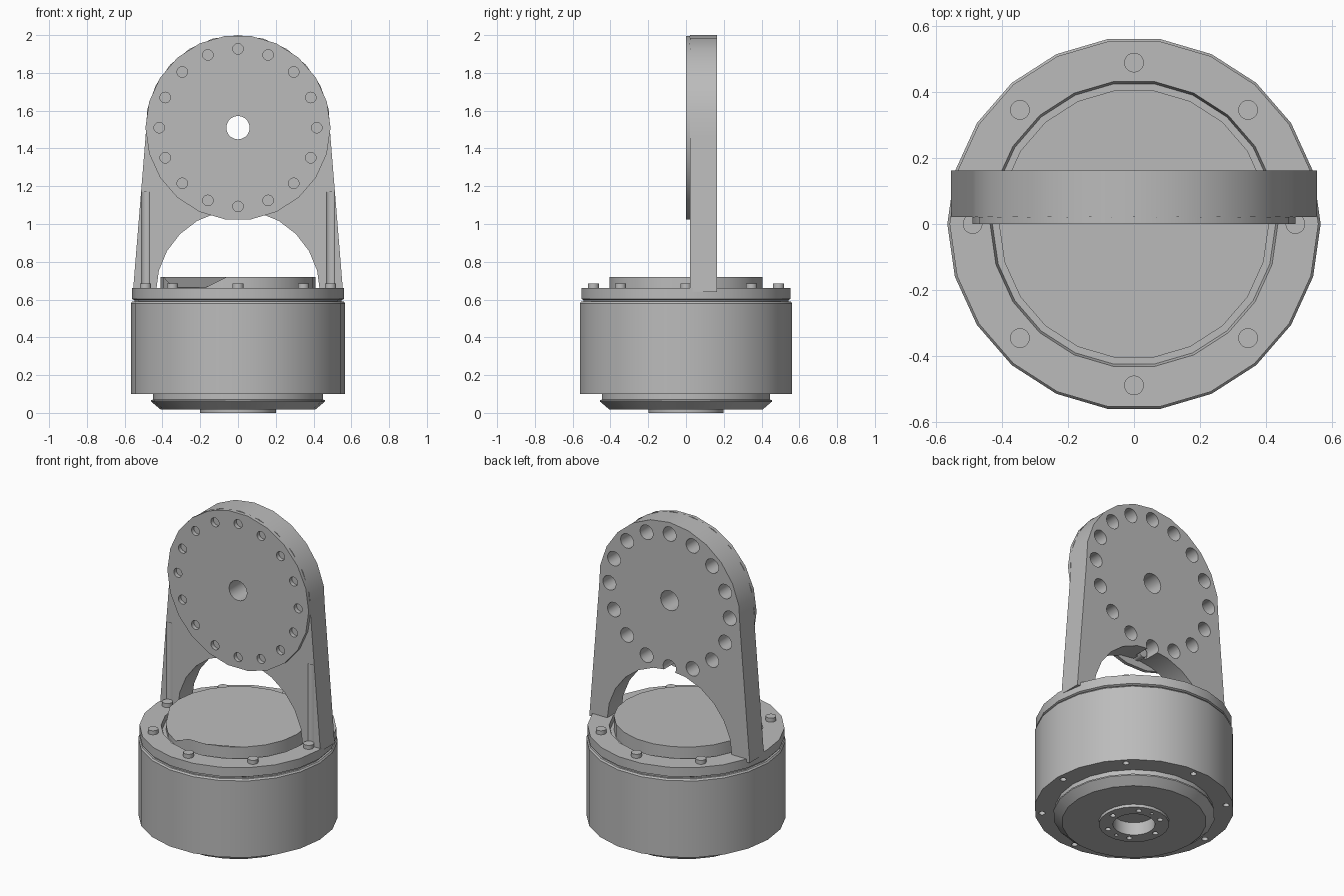
import bpy, bmesh
from math import sin, cos, pi, radians
from mathutils import Matrix, Vector

if "Cube" in bpy.data.objects:
    bpy.data.objects.remove(bpy.data.objects["Cube"], do_unlink=True)

metal = bpy.data.materials.new("grey metal")
metal.use_nodes = True
grey = (0.5, 0.5, 0.5, 1)
metal.diffuse_color = grey
metal.node_tree.nodes["Principled BSDF"].inputs["Base Color"].default_value = grey

AXIS_C = 1.51   # height of the joint axis
SIDES = 22


def finish(name, bm):
    bmesh.ops.recalc_face_normals(bm, faces=bm.faces)
    mesh = bpy.data.meshes.new(name)
    bm.to_mesh(mesh)
    bm.free()
    mesh.materials.append(metal)
    ob = bpy.data.objects.new(name, mesh)
    bpy.context.collection.objects.link(ob)
    return ob


def lathe(name, profile, sides=SIDES):
    """Revolve (radius, z) points about z and cap both ends."""
    bm = bmesh.new()
    rings = [[bm.verts.new((r * cos(2 * pi * i / sides), r * sin(2 * pi * i / sides), z))
              for i in range(sides)] for r, z in profile]
    for a, b in zip(rings, rings[1:]):
        for i in range(sides):
            j = (i + 1) % sides
            bm.faces.new((a[i], a[j], b[j], b[i]))
    bm.faces.new(rings[0])
    bm.faces.new(rings[-1])
    return finish(name, bm)


def rods(name, specs, axis="Z", sides=20):
    """Cylinders given as (x, y, z of the low end, radius, length)."""
    bm = bmesh.new()
    turn = Matrix.Rotation(-pi / 2, 4, "X") if axis == "Y" else Matrix()
    for x, y, z, r, length in specs:
        m = Matrix.Translation((x, y, z)) @ turn @ Matrix.Translation((0, 0, length / 2))
        bmesh.ops.create_cone(bm, cap_ends=True, segments=sides, radius1=r,
                              radius2=r, depth=length, matrix=m)
    return finish(name, bm)


def extrude_y(name, outline, y0, y1):
    bm = bmesh.new()
    face = bm.faces.new([bm.verts.new((x, y0, z)) for x, z in outline])
    out = bmesh.ops.extrude_face_region(bm, geom=[face])["geom"]
    for v in out:
        if isinstance(v, bmesh.types.BMVert):
            v.co.y = y1
    return finish(name, bm)


def cut(ob, *cutters):
    for c in cutters:
        c.hide_render = True
        mod = ob.modifiers.new("cut", "BOOLEAN")
        mod.operation, mod.solver, mod.object = "DIFFERENCE", "EXACT", c
        with bpy.context.temp_override(object=ob, active_object=ob, selected_objects=[ob]):
            bpy.ops.object.modifier_apply(modifier=mod.name)


def circle(count, radius, start=0):
    return [(radius * cos(start + 2 * pi * i / count),
             radius * sin(start + 2 * pi * i / count)) for i in range(count)]


# Motor housing with bolt holes underneath
housing = lathe("housing", [(0.44, 0.09), (0.44, 0.1), (0.567, 0.1), (0.567, 0.58),
                            (0.56, 0.59), (0.5, 0.59)])
housing_holes = rods("housing_holes", [(x, y, 0.05, 0.018, 0.12) for x, y in circle(8, 0.525)])
cut(housing, housing_holes)

# Top flange with a shallow recess around the cap
flange = lathe("top_flange", [(0.5, 0.585), (0.548, 0.585), (0.548, 0.597), (0.56, 0.603),
                              (0.56, 0.66), (0.437, 0.66), (0.43, 0.635)])

# Raised cap with one clipped corner
cap = lathe("cap", [(0.41, 0.62), (0.41, 0.72)])
for v in cap.data.vertices:
    if v.co.z > 0.7 and Vector((-0.62, -0.78, 0)).dot(v.co) > 0.375:
        v.co.z = 0.665

# Output boss and hub underneath
boss = lathe("lower_boss", [(0.41, 0.018), (0.46, 0.06), (0.46, 0.068), (0.45, 0.07),
                            (0.45, 0.11)])
hub = lathe("output_hub", [(0.2, 0.0), (0.2, 0.03)])
hub_bore = rods("hub_bore", [(0, 0, -0.05, 0.12, 0.13)], sides=SIDES)
hub_holes = rods("hub_holes",
                 [(x, y, -0.05, 0.016, 0.1) for x, y in circle(6, 0.157)] +
                 [(x, y, -0.05, 0.01, 0.1) for x, y in circle(2, 0.157, pi / 2)])
cut(hub, hub_bore, hub_holes)
cut(boss, hub_bore, hub_holes)

# Flange bolts
bolts = rods("flange_bolts", [(x, y, 0.64, 0.03, 0.045) for x, y in circle(8, 0.49)])

# Bracket: rounded head, tapering legs and an arch between them
tilt = radians(4.4)
head = [(0.49 * cos(a), AXIS_C + 0.49 * sin(a))
        for a in [-tilt + (pi + 2 * tilt) * i / 12 for i in range(13)]]
arch = [(-0.434 * cos(a), 0.64 + 0.434 * sin(a)) for a in [pi * i / 12 for i in range(13)]]
outline = head + [(-0.555, 0.655), (-0.555, 0.64)] + arch + [(0.555, 0.64), (0.555, 0.655)]
bracket = extrude_y("bracket", outline, 0.022, 0.163)

# Mounting disc on the front of the bracket
disc = extrude_y("mounting_disc", [(x, AXIS_C + z) for x, z in circle(SIDES, 0.49)], 0.0, 0.022)

# Axis bore, ring of counterbored holes, and bolt access grooves in the legs
ring = [(x, AXIS_C + z) for x, z in circle(16, 0.417)]
axis_bore = rods("axis_bore", [(0, -0.1, AXIS_C, 0.062, 0.4)], "Y")
small_holes = rods("small_holes", [(x, -0.1, z, 0.028, 0.2) for x, z in ring], "Y")
counterbores = rods("counterbores", [(x, 0.06, z, 0.045, 0.2) for x, z in ring], "Y")
grooves = rods("grooves", [(x, 0, 0.6, 0.031, 0.57) for x in (-0.49, 0.49)])
cut(disc, axis_bore, small_holes)
cut(bracket, axis_bore, small_holes, counterbores, grooves)

# Screws sunk in the ring of holes
screws = rods("ring_screws", [(x, 0.025, z, 0.03, 0.055) for x, z in ring], "Y")

for c in (housing_holes, hub_bore, hub_holes, axis_bore, small_holes, counterbores, grooves):
    bpy.data.objects.remove(c, do_unlink=True)

# Smooth round walls, keep edges sharp
for ob in (housing, flange, cap, boss, hub, bolts, bracket, disc, screws):
    bpy.ops.object.select_all(action="DESELECT")
    ob.select_set(True)
    bpy.context.view_layer.objects.active = ob
    bpy.ops.object.shade_smooth_by_angle(angle=radians(30))
